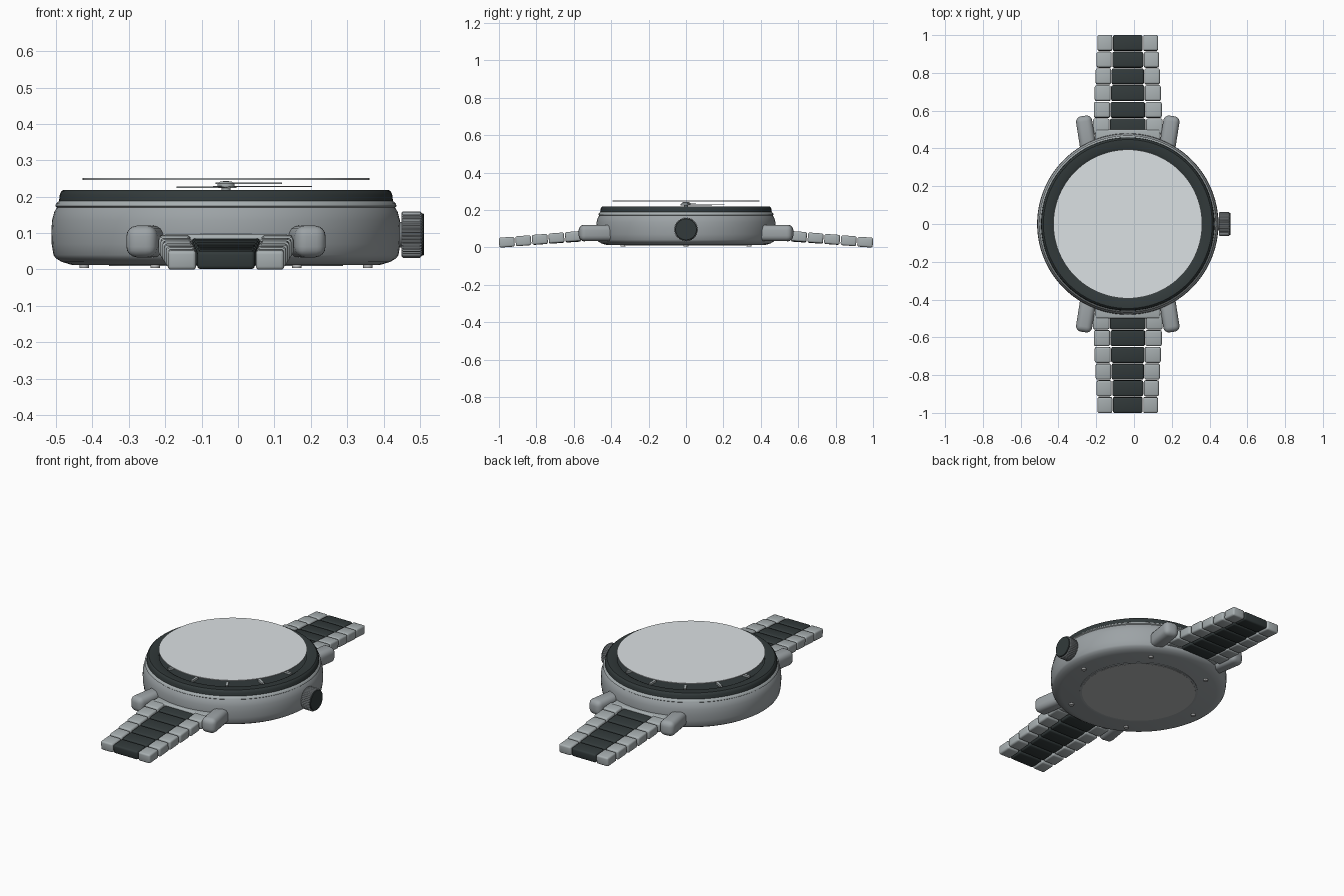
import bpy, bmesh
from math import sin, cos, pi, radians, atan2, hypot
from mathutils import Matrix, Vector

if "Cube" in bpy.data.objects:
    bpy.data.objects.remove(bpy.data.objects["Cube"])

CX = -0.033          # axis of the round case
parts = []


def material(name, rgb):
    m = bpy.data.materials.new(name)
    m.use_nodes = True
    m.diffuse_color = (*rgb, 1)
    m.node_tree.nodes["Principled BSDF"].inputs["Base Color"].default_value = (*rgb, 1)
    return m


STEEL = material("case steel", (0.335, 0.365, 0.38))
LINK = material("link steel", (0.39, 0.43, 0.44))
BACK = material("back plate grey", (0.47, 0.475, 0.48))
DARK = material("dark green grey", (0.032, 0.042, 0.043))
GLASS = material("pale glass", (0.71, 0.75, 0.77))


def finish(bm, name, mat):
    bmesh.ops.recalc_face_normals(bm, faces=bm.faces)
    me = bpy.data.meshes.new(name)
    bm.to_mesh(me)
    bm.free()
    ob = bpy.data.objects.new(name, me)
    bpy.context.collection.objects.link(ob)
    me.materials.append(mat)
    parts.append(ob)


def lathe(name, profile, mat, closed=False, steps=96, matrix=None):
    """Revolve (radius, height) points about z, then place with a matrix."""
    bm = bmesh.new()
    pts = [bm.verts.new((r, 0, z)) for r, z in profile]
    edges = [bm.edges.new(p) for p in zip(pts, pts[1:])]
    if closed:
        edges.append(bm.edges.new((pts[-1], pts[0])))
    bmesh.ops.spin(bm, geom=pts + edges, cent=(0, 0, 0), axis=(0, 0, 1),
                   angle=2 * pi, steps=steps, use_merge=True)
    bmesh.ops.remove_doubles(bm, verts=bm.verts, dist=1e-5)
    bm.transform(matrix or Matrix.Translation((CX, 0, 0)))
    finish(bm, name, mat)


def disc(name, radius, z0, z1, mat, x=CX, y=0, steps=96):
    lathe(name, [(0, z0), (radius, z0), (radius, z1), (0, z1)], mat,
          steps=steps, matrix=Matrix.Translation((x, y, 0)))


def block(name, size, loc, mat, bevel=0, segments=3, rot=None):
    bm = bmesh.new()
    bmesh.ops.create_cube(bm, size=1, matrix=Matrix.Diagonal((*size, 1)))
    if bevel:
        bmesh.ops.bevel(bm, geom=bm.edges[:], offset=bevel, segments=segments,
                        profile=0.5, affect='EDGES')
    bm.transform(Matrix.Translation(loc) @ (rot or Matrix()))
    finish(bm, name, mat)


# Case body, neck ring and bezel
lathe("case_body", [(0, .013), (.425, .013), (.452, .021), (.468, .031), (.474, .04),
                    (.479, .07), (.48, .105), (.478, .135), (.472, .158), (.464, .171),
                    (.45, .173), (0, .173)], STEEL)
lathe("neck_ring", [(.40, .17), (.464, .17), (.469, .174), (.467, .181), (.459, .188),
                    (.40, .188)], LINK, closed=True)
lathe("bezel", [(.392, .185), (.459, .187), (.457, .205), (.453, .214), (.447, .219),
                (.405, .219), (.392, .212)], DARK, closed=True)

# Dial, markers and hands beneath the glass
disc("dial", .394, .17, .203, DARK)
for i in range(12):
    a = i * pi / 6
    block("hour_marker", (.05, .014, .012), (CX + .355 * cos(a), .355 * sin(a), .208),
          LINK, rot=Matrix.Rotation(a, 4, 'Z'))


def hand(name, tip, tail, width, z):
    a, length = atan2(tip[1], tip[0]), hypot(*tip)
    mid = (length - tail) / 2
    block(name, (length + tail, width, .003),
          (CX + mid * cos(a), mid * sin(a), z), LINK, rot=Matrix.Rotation(a, 4, 'Z'))


hand("minute_hand", (.23, .2), .04, .018, .228)
hand("hour_hand", (-.127, .13), .03, .024, .226)
hand("second_hand", (.153, .05), .03, .006, .237)
lathe("hand_cap", [(0, .203), (.012, .203), (.012, .224), (.024, .227), (.024, .236),
                   (.015, .242), (0, .243)], LINK, steps=24)

# Raised glass
disc("glass", .394, .246, .251, GLASS)

# Back plate with its ring and screws
disc("back_plate", .31, .009, .014, BACK)
lathe("back_plate_ring", [(.31, .010), (.322, .010), (.322, .014), (.31, .014)],
      STEEL, closed=True)
for i in range(6):
    a = i * pi / 3
    disc("back_screw", .013, .004, .016, BACK, CX + .39 * cos(a), .39 * sin(a), 16)

# Lugs
for sx in (-1, 1):
    for sy in (-1, 1):
        block("lug", (.086, .20, .087), (CX + sx * .220, sy * .473, .077), STEEL,
              bevel=.029, segments=4, rot=Matrix.Rotation(radians(-9 * sx * sy), 4, 'Z'))

# Bracelet: rows of three links, narrowing and dropping outwards
for s in (-1, 1):
    block("end_link", (.345, .09, .05), (CX, s * .455, .072), LINK, bevel=.01)
    for i in range(6):
        y, z = s * (.958 - .0885 * i), .028 + .0075 * i
        inner, outer = .081 + .003 * i, .161 + .005 * i
        tilt = Matrix.Rotation(radians(-4 * s), 4, 'X')
        block("middle_link", (2 * inner - .004, .083, .05), (CX, y, z - .0012 * i), DARK,
              bevel=.01, rot=tilt)
        for sx in (-1, 1):
            block("side_link", (outer - inner - .002, .083, .053),
                  (CX + sx * (inner + outer) / 2, y, z), LINK, bevel=.01, rot=tilt)

# Crown: stem, fluted grip and dark end cap
SIDE = Matrix.Translation((0, 0, .096)) @ Matrix.Rotation(pi / 2, 4, 'Y')
lathe("crown_stem", [(0, .42), (.035, .42), (.035, .46), (0, .46)], STEEL,
      steps=32, matrix=SIDE)
bm = bmesh.new()
FLUTE = 160
rings = []
for x, shrink in ((.449, .005), (.454, 0), (.500, 0), (.505, .005)):
    ring = []
    for k in range(FLUTE):
        r = (.064 if k % 4 < 2 else .061) - shrink
        a = 2 * pi * k / FLUTE
        ring.append(bm.verts.new(Vector((x, r * cos(a), .096 + r * sin(a)))))
    rings.append(ring)
for lo, hi in zip(rings, rings[1:]):
    for k in range(FLUTE):
        n = (k + 1) % FLUTE
        bm.faces.new((lo[k], lo[n], hi[n], hi[k]))
bm.faces.new(rings[0])
bm.faces.new(rings[-1])
finish(bm, "crown_grip", STEEL)
lathe("crown_cap", [(0, .50), (.058, .50), (.058, .509), (.056, .511), (0, .511)],
      DARK, steps=48, matrix=SIDE)

# Smooth shading with crisp edges
bpy.ops.object.select_all(action='DESELECT')
for ob in parts:
    ob.select_set(True)
bpy.context.view_layer.objects.active = parts[0]
bpy.ops.object.shade_smooth_by_angle(angle=radians(35))
